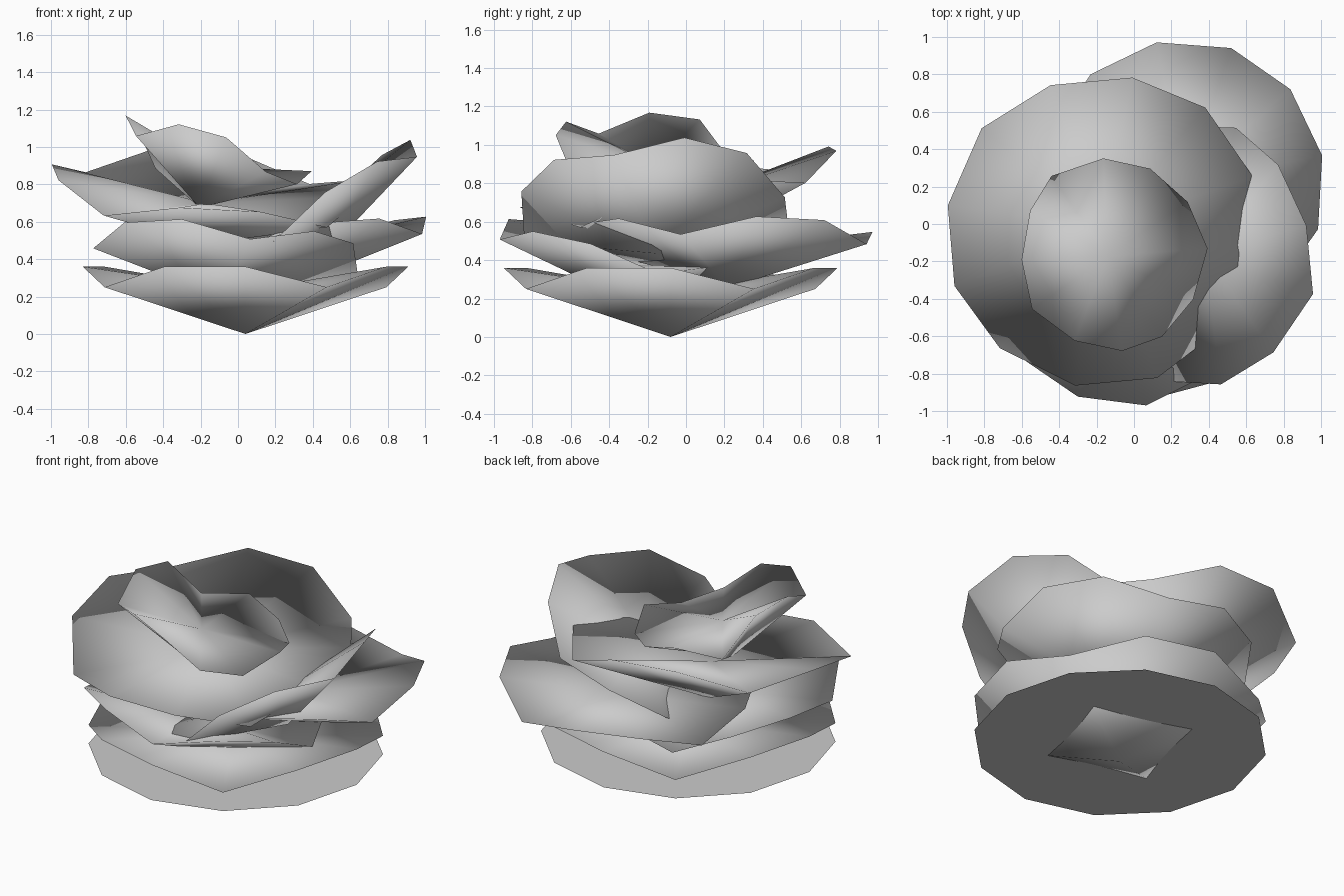
import bpy, bmesh
from math import radians, cos, sin
from mathutils import Matrix, Vector

cube = bpy.data.objects.get("Cube")
if cube:
    bpy.data.objects.remove(cube, do_unlink=True)

grey = bpy.data.materials.new("soft_grey")
grey.use_nodes = True
grey.diffuse_color = (0.6, 0.6, 0.6, 1)
grey.node_tree.nodes["Principled BSDF"].inputs["Base Color"].default_value = grey.diffuse_color

SIDES = 12
HIGH, LOW = 0.36, 0.25    # rim heights, the low ones make four folded corners
HUB = 0.23                # height of the middle of the inner side


def add_object(name, bm, smooth):
    mesh = bpy.data.meshes.new(name)
    bm.normal_update()
    for face in bm.faces:
        face.smooth = smooth
    bm.to_mesh(mesh)
    bm.free()
    mesh.materials.append(grey)
    obj = bpy.data.objects.new(name, mesh)
    bpy.context.collection.objects.link(obj)
    return obj


def petal(name, centre, radius, depth, turn, lean=0, toward=0, bends={}):
    """Closed folded cup, turned about z, then raised on the side it leans toward."""
    bm = bmesh.new()
    tip = bm.verts.new((0, 0, 0))
    hub = bm.verts.new((0, 0, HUB * depth))
    rim = []
    for i in range(SIDES):
        a = radians(i * 30)
        z = (LOW if i % 3 == 1 else HIGH) * depth + bends.get(i, 0)
        rim.append(bm.verts.new((radius * cos(a), radius * sin(a), z)))
    for i in range(SIDES):
        here, after = rim[i], rim[(i + 1) % SIDES]
        bm.faces.new((tip, after, here))
        bm.faces.new((hub, here, after))
    axis = Vector((-sin(radians(toward)), cos(radians(toward)), 0))
    place = (Matrix.Translation(centre)
             @ Matrix.Rotation(radians(-lean), 4, axis)
             @ Matrix.Rotation(radians(turn), 4, 'Z'))
    bm.transform(place)
    return add_object(name, bm, True)


# flat disc pierced by the lowest petal
bm = bmesh.new()
bmesh.ops.create_circle(bm, cap_ends=True, segments=SIDES, radius=0.87,
                        matrix=Matrix.Translation((0.04, -0.08, 0.13)))
add_object("base_disc", bm, False)

# petals from the bottom up
petal("base_petal", (0.04, -0.08, 0), 0.87, 1.0, 0)
petal("lower_front_petal", (-0.08, -0.307, 0.19), 0.72, 0.83, -19.6, 10.4, -109)
petal("lower_back_petal", (0.287, 0.22, 0.255), 0.76, 0.875, 40.7, 4.7, -10)
petal("right_side_petal", (0.47, -0.16, 0.435), 0.71, 0.816, -47, 30, 2)
petal("large_upper_petal", (-0.185, 0.025, 0.48), 0.85, 0.97, 20, 11.5, 110)
petal("top_petal", (-0.205, -0.19, 0.675), 0.52, 1.0, 4, 17, 196,
      bends={1: 0.04, 2: -0.08, 3: -0.07, 4: -0.08, 11: -0.11})
